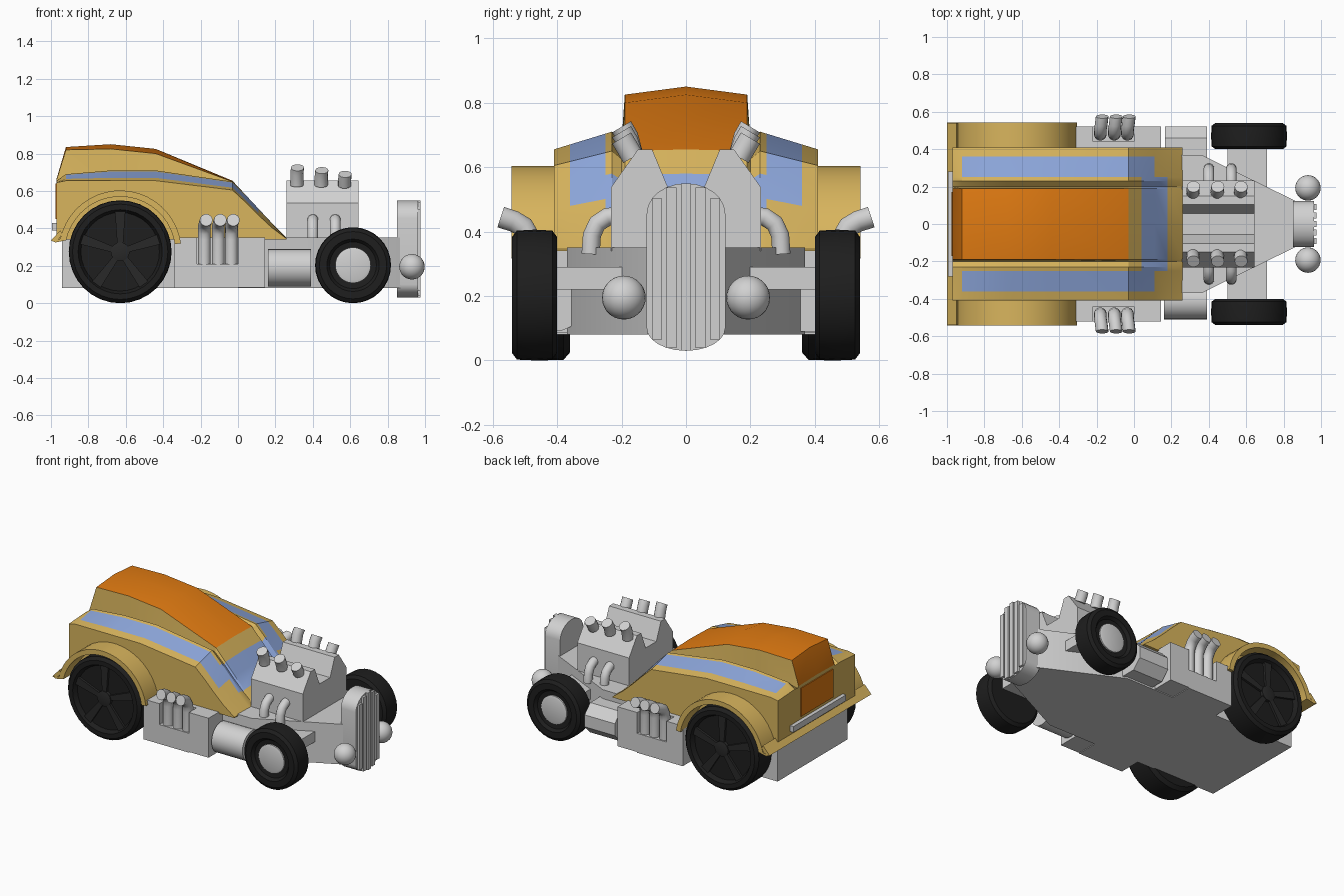
import bpy, bmesh, math
from mathutils import Vector

if "Cube" in bpy.data.objects:
    bpy.data.objects.remove(bpy.data.objects["Cube"])


def material(name, rgb):
    m = bpy.data.materials.new(name)
    m.diffuse_color = (*rgb, 1)
    m.use_nodes = True
    m.node_tree.nodes["Principled BSDF"].inputs["Base Color"].default_value = m.diffuse_color
    return m


TAN = material("tan paint", (0.69, 0.46, 0.11))
ORANGE = material("orange roof", (0.76, 0.2, 0.006))
BLUE = material("blue stripe", (0.27, 0.39, 0.72))
GREY = material("light grey metal", (0.64, 0.64, 0.64))
BLACK = material("black rubber", (0.013, 0.013, 0.013))
DARK = material("dark rim", (0.022, 0.022, 0.022))


def finish(name, bm, mats, angle=30):
    bmesh.ops.recalc_face_normals(bm, faces=bm.faces)
    me = bpy.data.meshes.new(name)
    bm.to_mesh(me)
    bm.free()
    ob = bpy.data.objects.new(name, me)
    bpy.context.collection.objects.link(ob)
    for m in mats:
        me.materials.append(m)
    bpy.ops.object.select_all(action='DESELECT')
    ob.select_set(True)
    bpy.context.view_layer.objects.active = ob
    bpy.ops.object.shade_smooth_by_angle(angle=math.radians(angle))
    return ob


def prism(name, pts, axis, a, b, mat):
    """Extrude a 2D outline along an axis from a to b."""
    put = {'x': lambda p, t: (t, p[0], p[1]), 'y': lambda p, t: (p[0], t, p[1]),
           'z': lambda p, t: (p[0], p[1], t)}[axis]
    bm = bmesh.new()
    r = [[bm.verts.new(put(p, t)) for p in pts] for t in (a, b)]
    n = len(pts)
    for i in range(n):
        j = (i + 1) % n
        bm.faces.new((r[0][i], r[0][j], r[1][j], r[1][i]))
    bm.faces.new(r[0])
    bm.faces.new(r[1])
    return finish(name, bm, [mat])


def box(name, x, y, z, mat):
    return prism(name, [(x[0], y[0]), (x[1], y[0]), (x[1], y[1]), (x[0], y[1])], 'z', *z, mat)


def lathe(name, prof, cx, cz, side, mat, n=32):
    """Spin (radius, y) points about a wheel axle."""
    bm = bmesh.new()
    rings = []
    for r, y in prof:
        rings.append([bm.verts.new((cx + r * math.cos(2 * math.pi * k / n), side * y,
                                    cz + r * math.sin(2 * math.pi * k / n))) for k in range(n)])
    for a, b in zip(rings, rings[1:]):
        for k in range(n):
            m = (k + 1) % n
            bm.faces.new((a[k], a[m], b[m], b[k]))
    bm.faces.new(rings[0])
    bm.faces.new(rings[-1])
    return finish(name, bm, [mat])


def tube(name, pts, rad, mat, n=14):
    """Sweep a circle along a path."""
    bm = bmesh.new()
    pts = [Vector(p) for p in pts]
    rings = []
    for i, p in enumerate(pts):
        d = (pts[min(i + 1, len(pts) - 1)] - pts[max(i - 1, 0)]).normalized()
        u = Vector((1, 0, 0))
        v = d.cross(u).normalized()
        rings.append([bm.verts.new(p + rad * (u * math.cos(2 * math.pi * k / n) + v * math.sin(2 * math.pi * k / n)))
                      for k in range(n)])
    for a, b in zip(rings, rings[1:]):
        for k in range(n):
            m = (k + 1) % n
            bm.faces.new((a[k], a[m], b[m], b[k]))
    bm.faces.new(rings[0])
    bm.faces.new(rings[-1])
    return finish(name, bm, [mat], 50)


# Body shell: x, shoulder z, inner shoulder z, channel depth, roof edge z, roof ridge z
stations = [(-0.97, 0.645, 0.655, 0.005, 0.66, 0.665), (-0.92, 0.655, 0.69, 0.03, 0.82, 0.835),
            (-0.68, 0.655, 0.71, 0.03, 0.825, 0.85), (-0.44, 0.655, 0.71, 0.03, 0.80, 0.825),
            (-0.03, 0.605, 0.65, 0.025, 0.65, 0.655), (0.04, 0.54, 0.58, 0.02, 0.575, 0.58),
            (0.11, 0.47, 0.505, 0.02, 0.50, 0.505), (0.18, 0.405, 0.43, 0.015, 0.425, 0.43),
            (0.26, 0.345, 0.35, 0.002, 0.348, 0.35)]
bm = bmesh.new()
rings = []
for x, zb, zc, dip, ze, zf in stations:
    sl = lambda y: zb + (zc - zb) * (0.41 - y) / 0.18
    half = [(0.41, 0.34), (0.41, zb), (0.36, sl(0.36)), (0.25, sl(0.25)), (0.23, zc),
            (0.20, zc - dip), (0.19, ze)]
    ring = half + [(0, zf)] + [(-y, z) for y, z in reversed(half)]
    rings.append([bm.verts.new((x, y, z)) for y, z in ring])
for a, b in zip(rings, rings[1:]):
    for k in range(len(a)):
        m = (k + 1) % len(a)
        f = bm.faces.new((a[k], a[m], b[m], b[k]))
        c = f.calc_center_median()
        ys = [abs(v.co.y) for v in f.verts]
        if c.z < 0.345:
            continue
        if max(ys) < 0.195 and c.x < -0.03:
            f.material_index = 1                      # roof and windows
        elif abs(c.y) < 0.26 and 0.04 < c.x < 0.18:
            f.material_index = 2                      # band across the hood
        elif min(ys) > 0.24 and max(ys) < 0.37 and -0.92 < c.x < 0.11:
            f.material_index = 2                      # shoulder stripes
bm.faces.new(rings[0])
bm.faces.new(rings[-1])
finish("body_shell", bm, [TAN, ORANGE, BLUE], 25)
box("rear_window", (-0.976, -0.968), (-0.17, 0.17), (0.45, 0.64), ORANGE)
prism("rear_lip", [(-1.0, 0.335), (-0.95, 0.39), (-0.94, 0.37), (-0.96, 0.34)], 'y', -0.54, 0.54, TAN)
box("rear_bumper", (-0.995, -0.965), (-0.28, 0.28), (0.39, 0.43), GREY)

# Chassis tray and front axle
prism("chassis", [(-0.94, -0.37), (0.36, -0.37), (0.87, -0.12), (0.87, 0.12), (0.36, 0.37), (-0.94, 0.37)],
      'z', 0.08, 0.35, GREY)
box("front_axle", (0.50, 0.71), (-0.41, 0.41), (0.22, 0.29), GREY)
box("rear_axle", (-0.68, -0.58), (-0.42, 0.42), (0.24, 0.31), GREY)

# Engine block with a V notch
right = [(0.233, 0.34), (0.233, 0.537), (0.149, 0.655), (0.105, 0.655), (0.056, 0.537)]
prism("engine_block", right + [(-y, z) for y, z in reversed(right)], 'x', 0.26, 0.645, GREY)

# Grille: upright slab with rounded ends and slats
arch = [math.pi * k / 12 for k in range(13)]
out = [(0.122 * math.cos(t), 0.455 + 0.095 * math.sin(t)) for t in arch]
out += [(-0.122 * math.cos(t), 0.10 - 0.07 * math.sin(t)) for t in arch]
prism("grille", out, 'x', 0.85, 0.962, GREY)
for k in range(-2, 3):
    y = 0.045 * k
    w = math.sqrt(1 - (abs(y) + 0.016) ** 2 / 0.122 ** 2)
    box("grille_slat", (0.96, 0.977), (y - 0.016, y + 0.016), (0.10 - 0.07 * w, 0.455 + 0.095 * w), GREY)

for s in (-1, 1):
    # Headlight
    bm = bmesh.new()
    bmesh.ops.create_uvsphere(bm, u_segments=24, v_segments=14, radius=0.068)
    bmesh.ops.translate(bm, verts=bm.verts, vec=(0.93, s * 0.193, 0.195))
    finish("headlight", bm, [GREY])

    # Front wheel
    lathe("front_tyre", [(0.10, 0.40), (0.18, 0.40), (0.2, 0.415), (0.203, 0.47), (0.2, 0.525), (0.18, 0.54),
                         (0.14, 0.54), (0.125, 0.52), (0.09, 0.515)], 0.615, 0.203, s, BLACK)
    lathe("front_hub", [(0.095, 0.50), (0.095, 0.525), (0.08, 0.53)], 0.615, 0.203, s, GREY)

    # Rear wheel with five spokes
    lathe("rear_tyre", [(0.15, 0.36), (0.25, 0.36), (0.273, 0.38), (0.275, 0.45), (0.273, 0.515), (0.255, 0.535),
                        (0.225, 0.535), (0.21, 0.505), (0.1, 0.505)], -0.63, 0.275, s, BLACK)
    lathe("rear_hub", [(0.05, 0.50), (0.05, 0.525), (0.03, 0.53)], -0.63, 0.275, s, DARK)
    for k in range(5):
        t = math.pi / 2 + 2 * math.pi * k / 5
        c, d = math.cos(t), math.sin(t)
        prism("rear_spoke", [(-0.63 + r * c - w * d, 0.275 + r * d + w * c) for r, w in
                             ((0.03, -0.015), (0.215, -0.028), (0.215, 0.028), (0.03, 0.015))],
              'y', s * 0.50, s * 0.52, DARK)

    # Rear fender arch
    arc = [math.radians(8 + 160 * k / 20) for k in range(21)]
    ring = [(-0.63 + 0.328 * math.cos(t), 0.275 + 0.328 * math.sin(t)) for t in arc] + [(-1.0, 0.335)]
    ring += [(-0.975, 0.325)] + [(-0.63 + 0.295 * math.cos(t), 0.275 + 0.295 * math.sin(t)) for t in reversed(arc)]
    prism("rear_fender", ring, 'y', s * 0.38, s * 0.542, TAN)

    # Side boxes and step for the exhausts
    box("side_box_rear", (-0.34, -0.22), (s * 0.36, s * 0.52), (0.08, 0.35), GREY)
    box("side_box_front", (0.0, 0.145), (s * 0.36, s * 0.52), (0.085, 0.35), GREY)
    box("exhaust_backing", (-0.22, 0.0), (s * 0.36, s * 0.44), (0.08, 0.35), GREY)
    box("exhaust_step", (-0.22, 0.0), (s * 0.36, s * 0.52), (0.08, 0.21), GREY)
    for x in (-0.18, -0.105, -0.035):
        tube("side_exhaust", [(x, s * 0.48, 0.20), (x, s * 0.48, 0.34), (x, s * 0.485, 0.38), (x, s * 0.505, 0.415),
                              (x + 0.005, s * 0.535, 0.432), (x + 0.01, s * 0.575, 0.445)], 0.034, GREY)

    # Engine headers and intake stacks
    for x in (0.40, 0.52):
        tube("engine_header", [(x, s * 0.21, 0.45), (x, s * 0.245, 0.445), (x, s * 0.275, 0.425),
                               (x, s * 0.292, 0.39), (x, s * 0.296, 0.33)], 0.029, GREY)
    for x, z in ((0.315, 0.725), (0.445, 0.71), (0.57, 0.69)):
        tube("intake_stack", [(x, s * 0.165, 0.63), (x, s * 0.182, z - 0.03), (x + 0.003, s * 0.20, z)],
             0.035, GREY)

# Side tanks: round on one side, angular on the other
tank = [(-0.41 + 0.1 * math.cos(2 * math.pi * k / 24), 0.19 + 0.1 * math.sin(2 * math.pi * k / 24)) for k in range(24)]
prism("round_tank", tank, 'x', 0.16, 0.39, GREY)
prism("angular_tank", [(0.33, 0.09), (0.46, 0.09), (0.52, 0.15), (0.52, 0.23), (0.46, 0.29), (0.33, 0.29)],
      'x', 0.165, 0.39, GREY)
